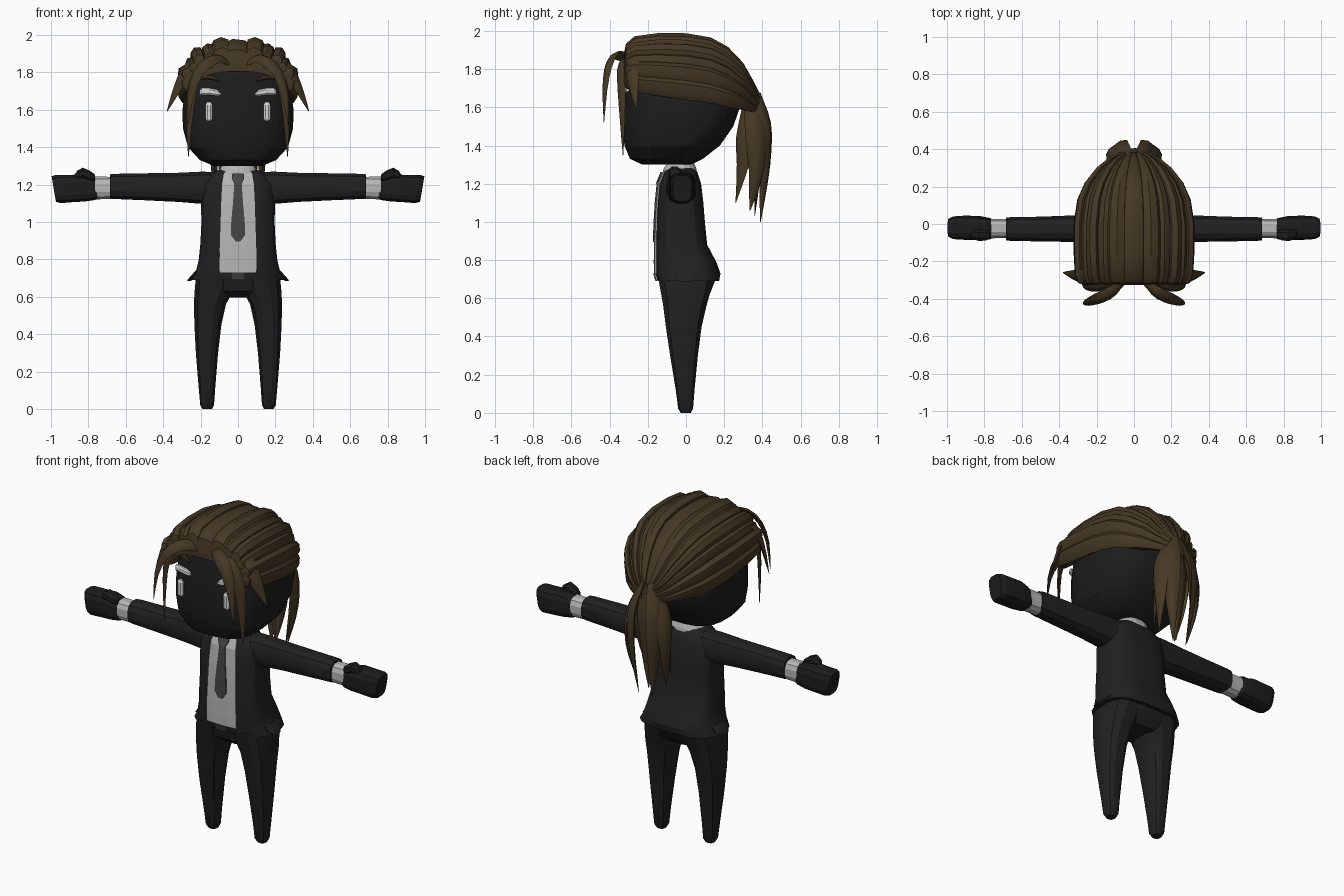
import bpy, bmesh, math
from mathutils import Vector

cube = bpy.data.objects.get("Cube")
if cube:
    bpy.data.objects.remove(cube)


def material(name, r, g, b):
    m = bpy.data.materials.new(name)
    m.use_nodes = True
    m.diffuse_color = (r, g, b, 1)
    bsdf = m.node_tree.nodes["Principled BSDF"]
    bsdf.inputs["Base Color"].default_value = (r, g, b, 1)
    bsdf.inputs["Roughness"].default_value = 0.9
    return m


SUIT = material("black_suit", .015, .015, .015)
SKIN = material("black_skin", .012, .012, .012)
HAIR = material("brown_hair", .060, .040, .018)
SHIRT = material("light_grey_shirt", .47, .47, .47)
FACE = material("pale_face_marks", .68, .68, .66)
TIE = material("charcoal_tie", .058, .058, .058)


def loft(name, loops, mat, mirror=1, smooth=None):
    """Skin closed loops of equal length and cap both ends."""
    bm = bmesh.new()
    rows = [[bm.verts.new((p[0] * mirror, p[1], p[2])) for p in loop] for loop in loops]
    n = len(rows[0])
    for a, b in zip(rows, rows[1:]):
        for i in range(n):
            j = (i + 1) % n
            bm.faces.new((a[i], a[j], b[j], b[i]))
    bm.faces.new(rows[0])
    bm.faces.new(rows[-1])
    bmesh.ops.recalc_face_normals(bm, faces=bm.faces)
    mesh = bpy.data.meshes.new(name)
    bm.to_mesh(mesh)
    bm.free()
    mesh.materials.append(mat)
    obj = bpy.data.objects.new(name, mesh)
    bpy.context.collection.objects.link(obj)
    if smooth:
        bpy.ops.object.select_all(action='DESELECT')
        obj.select_set(True)
        bpy.context.view_layer.objects.active = obj
        bpy.ops.object.shade_smooth_by_angle(angle=math.radians(smooth))
    return obj


def pair(name, loops, mat, smooth=None):
    for side, s in (("left_", 1), ("right_", -1)):
        loft(side + name, loops, mat, s, smooth)


def outline(rx, ry, power, n):
    """Rounded-box outline around the origin."""
    pts = []
    for i in range(n):
        t = math.tau * (i + .5) / n
        c, s = math.cos(t), math.sin(t)
        pts.append((math.copysign(abs(c) ** (2 / power), c) * rx,
                    math.copysign(abs(s) ** (2 / power), s) * ry))
    return pts


def upright(rows, power=2.6, n=16):
    """Rows of (z, centre x, half width, front y, back y)."""
    return [[(cx + u, (f + b) / 2 + v, z) for u, v in outline(rx, (b - f) / 2, power, n)]
            for z, cx, rx, f, b in rows]


def sideways(rows, power=2.6, n=12, shear=0):
    """Rows of (x, centre y, half depth, centre z, half height)."""
    return [[(x + shear * v, cy + u, cz + v) for u, v in outline(ry, rz, power, n)]
            for x, cy, ry, cz, rz in rows]


# Head and neck
loft("head", upright([
    (1.30, 0, .13, -.23, .03), (1.33, 0, .205, -.295, .09), (1.40, 0, .27, -.325, .18),
    (1.50, 0, .297, -.33, .25), (1.60, 0, .30, -.33, .285), (1.70, 0, .285, -.325, .285),
    (1.79, 0, .25, -.31, .24), (1.89, 0, .17, -.24, .16)], 2.8, 20), SKIN, smooth=25)
loft("neck", upright([(1.22, 0, .07, -.09, .04), (1.34, 0, .07, -.09, .04)]), SKIN)

# Jacket
TORSO = [(.69, 0, .255, -.15, .175), (.73, 0, .228, -.162, .182), (.79, 0, .213, -.163, .16),
         (.88, 0, .203, -.162, .112), (1.0, 0, .197, -.158, .10), (1.1, 0, .20, -.152, .092),
         (1.2, 0, .195, -.142, .08), (1.26, 0, .14, -.118, .06), (1.285, 0, .09, -.09, .04)]
POWER = 3
loft("jacket", upright(TORSO, POWER, 20), SUIT, smooth=25)
pair("hem_corner", upright([(.685, .262, .012, -.03, .03), (.705, .24, .02, -.06, .07),
                            (.74, .215, .012, -.06, .07)], 2, 8), SUIT)


def chest_y(x, z):
    for a, b in zip(TORSO, TORSO[1:]):
        if z <= b[0]:
            t = max(0, (z - a[0]) / (b[0] - a[0]))
            _, _, rx, f, back = [p + (q - p) * t for p, q in zip(a, b)]
            ry = (back - f) / 2
            return f + ry - ry * max(0, 1 - abs(x / rx) ** POWER) ** (1 / POWER)
    return f


def chest_panel(name, rows, lift, mat):
    """Thin panel hugging the chest, rows of (z, half width)."""
    loops = []
    for z, w in rows:
        xs = [w * k / 2 for k in range(-2, 3)]
        front = [(x, chest_y(x, z) - lift, z) for x in xs]
        loops.append(front + [(x, y + .009, z) for x, y, z in reversed(front)])
    loft(name, loops, mat)


chest_panel("shirt_front", [(.73, .10), (.79, .10), (.88, .097), (1.0, .093), (1.1, .09),
                            (1.2, .085), (1.26, .075), (1.28, .06)], .006, SHIRT)
chest_panel("tie", [(.895, .012), (.93, .038), (1.0, .036), (1.1, .027), (1.2, .02)], .012, TIE)
chest_panel("tie_knot", [(1.2, .018), (1.235, .034), (1.26, .03)], .016, TIE)
chest_panel("belt_buckle", [(.69, .038), (.73, .038)], .010, TIE)
loft("collar", upright([(1.255, 0, .108, -.125, .06), (1.28, 0, .10, -.118, .055),
                        (1.305, 0, .085, -.10, .045)], 2.4), SHIRT)

# Trousers
loft("trouser_seat", upright([(.595, 0, .12, -.09, .10), (.63, 0, .20, -.13, .13),
                              (.72, 0, .222, -.15, .165)], 2.8), SUIT, smooth=25)
pair("trouser_leg", upright([
    (0, .165, .026, -.028, .026), (.022, .165, .038, -.042, .038), (.12, .166, .046, -.055, .046),
    (.3, .166, .061, -.085, .064), (.45, .161, .074, -.108, .084), (.56, .150, .088, -.122, .11),
    (.63, .130, .105, -.135, .13), (.71, .115, .112, -.15, .155)], 2.6, 12), SUIT, smooth=25)

# Arms and hands
pair("sleeve", sideways([
    (.12, -.025, .08, 1.182, .088), (.2, -.025, .078, 1.183, .088), (.32, -.025, .073, 1.185, .080),
    (.5, -.027, .068, 1.188, .074), (.66, -.027, .065, 1.19, .069),
    (.685, -.027, .062, 1.19, .066)]), SUIT, smooth=25)
pair("shirt_cuff", sideways([(.67, -.025, .052, 1.182, .060), (.72, -.025, .052, 1.182, .062),
                             (.765, -.025, .053, 1.182, .063)]), SHIRT)
pair("fist", sideways([
    (.75, -.025, .045, 1.18, .053), (.775, -.025, .058, 1.18, .064), (.83, -.022, .066, 1.182, .074),
    (.90, -.02, .066, 1.178, .074), (.96, -.02, .062, 1.176, .077),
    (.985, -.02, .05, 1.176, .07)], 3.4, 12, .17), SKIN)
pair("thumb", sideways([
    (.765, -.055, .02, 1.235, .02), (.79, -.06, .03, 1.245, .03), (.83, -.06, .033, 1.262, .03),
    (.86, -.055, .028, 1.25, .025), (.875, -.05, .014, 1.235, .014)], 2.4, 8), SKIN)

# Eyes and brow marks
pair("eye", [[(.155 + u, -.331 + v, z) for u, v in outline(r, r * .7, 2.4, 8)]
             for z, r in ((1.54, .012), (1.55, .02), (1.625, .02), (1.64, .012))], FACE)
pair("brow_mark", sideways([(.092, -.325, .008, 1.683, .008), (.11, -.326, .014, 1.69, .018),
                            (.155, -.324, .015, 1.698, .02), (.195, -.312, .014, 1.696, .02),
                            (.205, -.305, .008, 1.694, .012)], 2.6, 8), FACE)
pair("eyebrow", sideways([(.10, -.318, .006, 1.755, .005), (.13, -.317, .012, 1.772, .014),
                          (.17, -.305, .012, 1.775, .012), (.20, -.295, .006, 1.762, .004)],
                         2.4, 8), HAIR)

# Swept-back hair: shingled locks over the skull, (y, half width, top z, base z)
SKULL = [(-.325, .262, 1.855, 1.72), (-.315, .29, 1.91, 1.70), (-.27, .308, 1.95, 1.68),
         (-.15, .315, 1.967, 1.66), (0, .315, 1.967, 1.64), (.13, .295, 1.945, 1.62),
         (.22, .255, 1.895, 1.60), (.30, .19, 1.81, 1.585), (.35, .125, 1.72, 1.575),
         (.385, .05, 1.65, 1.575)]
LOCKS = 13


def skull_point(row, u, lift):
    y, w, top, base = row
    a = math.pi * u
    c, s = math.cos(a), max(0, math.sin(a))
    return (math.copysign(abs(c) ** .8, c) * max(.005, w + lift), y,
            base + s ** .8 * max(.005, top - base + lift))


for k in range(LOCKS):
    mid = LOCKS // 2
    profile = [(-.1, -.012), (.2, .008), (.7, .016), (1.08, 0), (1, -.05), (0, -.05)]
    if k > mid:
        profile = [(1 - f, d) for f, d in profile]
    bump = .010 if k % 2 else -.004
    loops = [[skull_point(row, min(1, max(0, (k + f) / LOCKS)), (d + bump if d > -.04 else d))
              for f, d in profile] for row in SKULL]
    loft("hair_lock_%d" % (k + 1), loops, HAIR, smooth=35)


def strand(points, width, flat, centre, steps=9):
    """Pointed flattened lock along a smooth path; its flat side faces away from centre."""
    pts = [Vector(p) for p in points]
    pts = [2 * pts[0] - pts[1]] + pts + [2 * pts[-1] - pts[-2]]

    def at(t):
        t = min(max(t, 0), .9999) * (len(pts) - 3)
        i, f = int(t), t - int(t)
        a, b, c, d = pts[i:i + 4]
        return .5 * (2 * b + (c - a) * f + (2 * a - 5 * b + 4 * c - d) * f ** 2
                     + (3 * b - a - 3 * c + d) * f ** 3)

    loops = []
    for i in range(steps + 1):
        t = i / steps
        p = at(t)
        tangent = (at(t + .03) - at(t - .03)).normalized()
        out = p - centre(p)
        out = (out - tangent * out.dot(tangent)).normalized()
        across = tangent.cross(out)
        w = width * min(1, .6 + t) * (1 - t ** 2.5) + .002
        loops.append([p + across * w * u + out * w * flat * v for u, v in
                      ((-1, -.3), (-.5, .7), (.1, 1), (.6, .6), (1, -.3), (0, -.8))])
    return loops


# Fringe tufts at the temples
def from_head(p):
    return Vector((0, 0, 1.6))


FRINGE = [
    ("forward", .042, [(.05, -.30, 1.855), (.12, -.365, 1.875), (.20, -.405, 1.82),
                       (.25, -.425, 1.70), (.27, -.43, 1.52)]),
    ("long", .04, [(.10, -.30, 1.85), (.19, -.335, 1.83), (.245, -.34, 1.72),
                   (.262, -.335, 1.55), (.265, -.33, 1.35)]),
    ("outer", .055, [(.16, -.27, 1.88), (.26, -.285, 1.83), (.32, -.28, 1.73), (.38, -.26, 1.59)]),
]
for label, width, path in FRINGE:
    pair(label + "_fringe", strand(path, width, .4, from_head), HAIR, 35)


# Ponytail
def from_tail(p):
    return Vector((0, .345, p.z))


TAIL = [
    ("back", .062, [(.03, .355, 1.67), (.075, .405, 1.52), (.075, .415, 1.3), (.045, .39, 1.0)]),
    ("side", .062, [(.05, .34, 1.64), (.115, .365, 1.48), (.125, .37, 1.28), (.10, .335, 1.06)]),
    ("inner", .055, [(.04, .32, 1.60), (.08, .305, 1.45), (.085, .295, 1.3), (.075, .26, 1.10)]),
]
for label, width, path in TAIL:
    pair(label + "_ponytail_lock", strand(path, width, .45, from_tail), HAIR, 35)
loft("ponytail_core", strand([(0, .34, 1.66), (0, .375, 1.5), (0, .375, 1.3), (0, .36, 1.03)],
                             .08, .4, lambda p: p - Vector((0, 1, 0))), HAIR, smooth=35)
